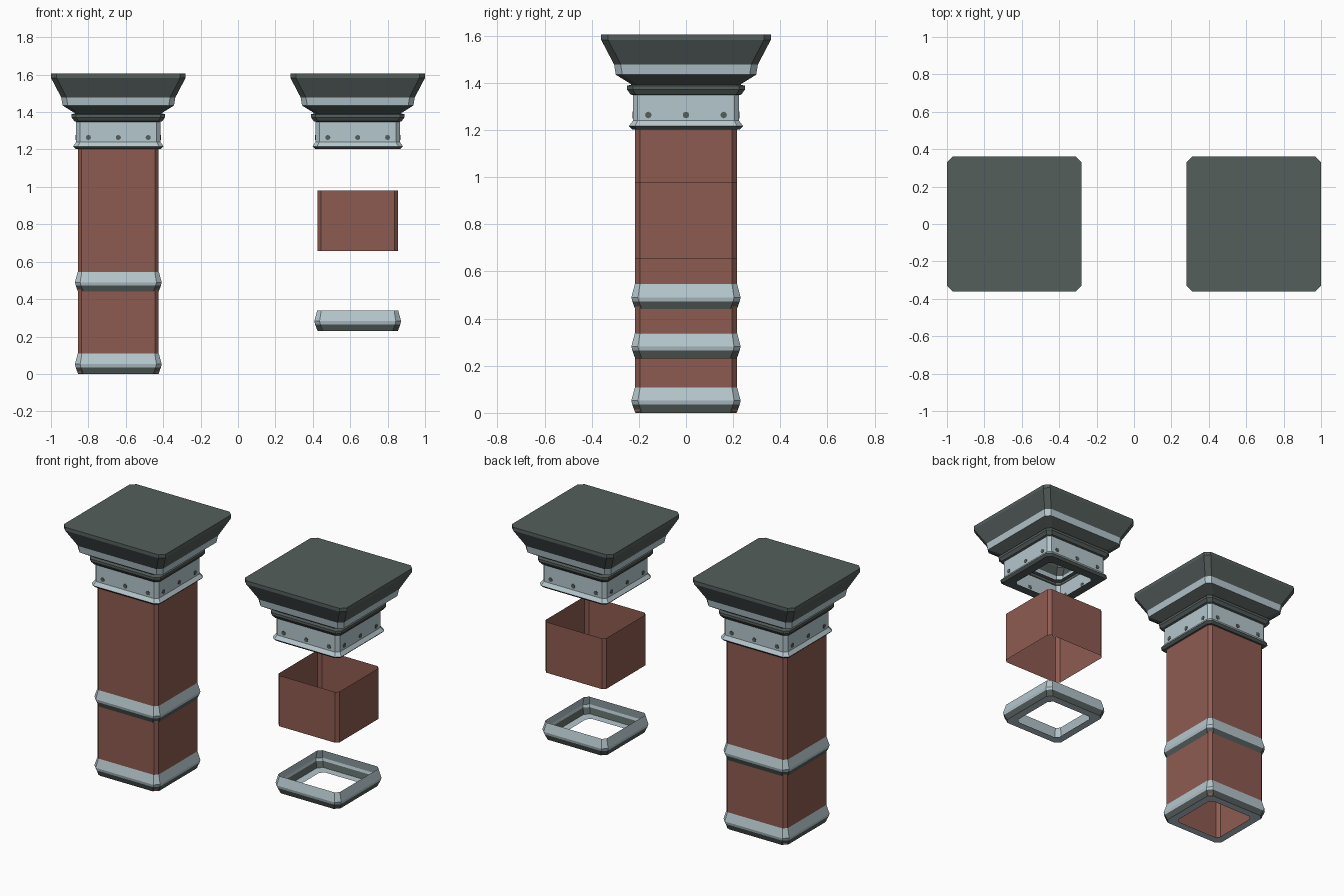
import bpy, bmesh, math
from mathutils import Matrix

if "Cube" in bpy.data.objects:
    bpy.data.objects.remove(bpy.data.objects["Cube"])


def material(name, col):
    m = bpy.data.materials.new(name)
    m.diffuse_color = (*col, 1)
    m.use_nodes = True
    m.node_tree.nodes["Principled BSDF"].inputs["Base Color"].default_value = m.diffuse_color
    return m


BRICK = material("brick red", (0.27, 0.105, 0.082))
PALE = material("pale blue grey", (0.46, 0.57, 0.61))
DARK = material("dark slate", (0.09, 0.113, 0.108))
MATS = [BRICK, PALE, DARK]


def add_object(name, bm):
    me = bpy.data.meshes.new(name)
    bm.to_mesh(me)
    bm.free()
    for m in MATS:
        me.materials.append(m)
    ob = bpy.data.objects.new(name, me)
    bpy.context.collection.objects.link(ob)
    return ob


def sweep(name, x, z0, profile, cols, close_top=False):
    """Stack chamfered squares (half width, height, chamfer) from bottom to top."""
    bm = bmesh.new()
    rings = []
    for h, z, c in profile:
        k = h - c
        pts = [(h, -k), (h, k), (k, h), (-k, h), (-h, k), (-h, -k), (-k, -h), (k, -h)]
        rings.append([bm.verts.new((x + px, py, z0 + z)) for px, py in pts])
    for a, b, col in zip(rings, rings[1:], cols):
        for i in range(8):
            j = (i + 1) % 8
            bm.faces.new((a[i], a[j], b[j], b[i])).material_index = col
    if close_top:
        bm.faces.new(rings[-1]).material_index = cols[-1]
    return add_object(name, bm)


# Trim ring: inner lip, dark underside, pale sloping top
RING = [(0.165, 0, 0.025), (0.215, 0, 0.028), (0.228, 0.035, 0.028),
        (0.232, 0.052, 0.028), (0.217, 0.108, 0.022)]
RING_COLS = [1, 2, 1, 1]

# Capital: lip, flared foot, neck, collar, stepped flare, top slab
CAP = [(0.17, 1.203, 0.02), (0.228, 1.203, 0.022), (0.242, 1.217, 0.025),
       (0.225, 1.24, 0.02), (0.225, 1.348, 0.02), (0.236, 1.352, 0.022),
       (0.25, 1.372, 0.025), (0.25, 1.388, 0.025), (0.23, 1.393, 0.025),
       (0.298, 1.435, 0.028), (0.305, 1.478, 0.028), (0.36, 1.583, 0.03),
       (0.36, 1.605, 0.03)]
CAP_COLS = [2, 2, 1, 1, 2, 2, 2, 2, 2, 1, 2, 2]


def capital(name, x):
    sweep(name, x, 0, CAP, CAP_COLS, True)
    # Three dark studs on each side of the neck
    bm = bmesh.new()
    for side in range(4):
        for t in (-0.16, 0, 0.16):
            m = (Matrix.Translation((x, 0, 1.264)) @ Matrix.Rotation(side * math.pi / 2, 4, 'Z')
                 @ Matrix.Translation((t, -0.2255, 0)) @ Matrix.Rotation(math.pi / 2, 4, 'X'))
            bmesh.ops.create_cone(bm, cap_ends=True, segments=8, radius1=0.014,
                                  radius2=0.014, depth=0.004, matrix=m)
    for f in bm.faces:
        f.material_index = 2
    add_object(name + "_studs", bm)


def shaft(name, x, z0, z1):
    sweep(name, x, 0, [(0.216, z0, 0.02), (0.216, z1, 0.02)], [0])


# Assembled column on the left
L, R = -0.64, 0.64
shaft("column_shaft", L, 0.004, 1.21)
sweep("base_ring", L, 0, RING, RING_COLS)
sweep("middle_ring", L, 0.438, RING, RING_COLS)
capital("column_capital", L)

# Separate pieces on the right
sweep("loose_ring", R, 0.23, RING, RING_COLS)
shaft("loose_shaft", R, 0.656, 0.98)
capital("loose_capital", R)
